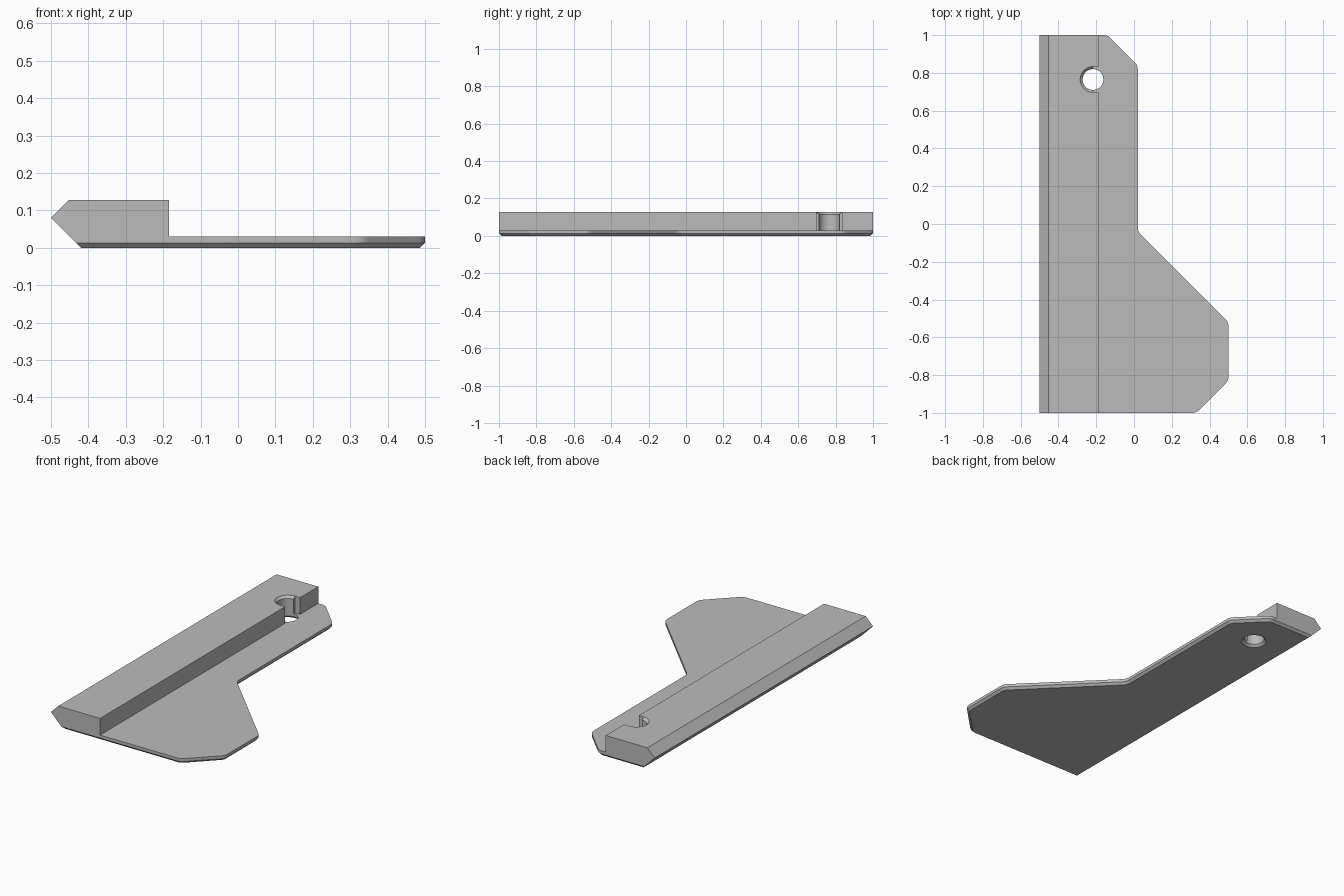
import bpy, bmesh, math
from mathutils import Vector

cube = bpy.data.objects.get("Cube")
if cube:
    bpy.data.objects.remove(cube)

BEVEL, PLATE_Z, BAR_X, BAR_TOP = 0.013, 0.03, -0.185, 0.127
HOLE = Vector((-0.217, 0.765, 0))
HOLE_R = 0.055

grey = bpy.data.materials.new("plain grey")
grey.use_nodes = True
grey.diffuse_color = (0.5, 0.5, 0.5, 1)
grey.node_tree.nodes["Principled BSDF"].inputs["Base Color"].default_value = (0.5, 0.5, 0.5, 1)


def make_object(name, bm):
    bmesh.ops.recalc_face_normals(bm, faces=bm.faces)
    mesh = bpy.data.meshes.new(name)
    bm.to_mesh(mesh)
    bm.free()
    mesh.materials.append(grey)
    obj = bpy.data.objects.new(name, mesh)
    bpy.context.collection.objects.link(obj)
    return obj


def rounded_corners(corners, radius=0.055, steps=6):
    """Points and outward normals along an open anticlockwise path, inner corners rounded."""
    result = []
    for a, b, c in zip(corners, corners[1:], corners[2:]):
        d1, d2 = (b - a).normalized(), (c - b).normalized()
        n1, n2 = Vector((d1.y, -d1.x)), Vector((d2.y, -d2.x))
        sign = 1 if d1.cross(d2) > 0 else -1
        centre = b - sign * radius * (n1 + n2) / (1 + n1.dot(n2))
        for i in range(steps + 1):
            n = n1.slerp(n2, i / steps)
            result.append((centre + sign * radius * n, n))
    return result


# Plate outline: bottom edge, then up the right side to the top edge
path = [Vector(p) for p in ((-0.42, -1), (0.33, -1), (0.5, -0.83), (0.5, -0.52),
                            (0.02, -0.04), (0.02, 0.84), (-0.14, 1), (-0.42, 1))]
outline = rounded_corners(path)

# Plate with bevelled lower rim and a sloping left side
bm = bmesh.new()
rings = []
for z, inset in ((0, BEVEL), (BEVEL, 0), (PLATE_Z, 0)):
    left = -0.42 - z
    pts = [Vector((left, -1 + inset))] + [p - n * inset for p, n in outline]
    pts.append(Vector((left, 1 - inset)))
    rings.append([bm.verts.new((p.x, p.y, z)) for p in pts])
count = len(rings[0])
for low, high in zip(rings, rings[1:]):
    for i in range(count):
        j = (i + 1) % count
        bm.faces.new((low[i], low[j], high[j], high[i]))
bm.faces.new(rings[0][::-1])
top = bm.faces.new(rings[-1])

# Split the top and raise its left strip into the bar with a pointed outer edge
bmesh.ops.bisect_plane(bm, geom=[top, *top.verts, *top.edges],
                       plane_co=(BAR_X, 0, 0), plane_no=(1, 0, 0))
strip = min((f for f in bm.faces if all(v.co.z > PLATE_Z - 1e-4 for v in f.verts)),
            key=lambda f: f.calc_center_median().x)
for z, left in ((0.08, -0.5), (BAR_TOP, -0.453)):
    raised = bmesh.ops.extrude_face_region(bm, geom=[strip])["geom"]
    bmesh.ops.delete(bm, geom=[strip], context="FACES_ONLY")
    strip = next(g for g in raised if isinstance(g, bmesh.types.BMFace))
    for v in strip.verts:
        v.co.z = z
        if v.co.x < -0.4:
            v.co.x = left
body = make_object("flanged_bar", bm)

# Round hole cutter with flared ends
bm = bmesh.new()
previous, sides, flare = None, 48, 0.023
for z, r in ((-0.01, HOLE_R + flare), (BEVEL, HOLE_R),
             (BAR_TOP - BEVEL, HOLE_R), (BAR_TOP + 0.01, HOLE_R + flare)):
    ring = [bm.verts.new(HOLE + Vector((r * math.cos(t), r * math.sin(t), z)))
            for t in (math.tau * i / sides for i in range(sides))]
    if previous:
        for i in range(sides):
            j = (i + 1) % sides
            bm.faces.new((previous[i], previous[j], ring[j], ring[i]))
    else:
        bm.faces.new(ring[::-1])
    previous = ring
bm.faces.new(previous)
hole_cutter = make_object("hole_cutter", bm)

# Notch cutter opening the hole through the bar's inner wall
bm = bmesh.new()
bmesh.ops.create_cube(bm, size=1)
for v in bm.verts:
    v.co = (HOLE.x if v.co.x < 0 else -0.12,
            HOLE.y + v.co.y * 2 * (HOLE_R + BEVEL),
            PLATE_Z if v.co.z < 0 else 0.2)
notch_cutter = make_object("notch_cutter", bm)

# Cut both openings
bpy.ops.object.select_all(action="DESELECT")
bpy.context.view_layer.objects.active = body
body.select_set(True)
for cutter in (notch_cutter, hole_cutter):
    cutter.hide_render = True
    mod = body.modifiers.new("cut", "BOOLEAN")
    mod.operation, mod.solver, mod.object = "DIFFERENCE", "EXACT", cutter
    bpy.ops.object.modifier_apply(modifier=mod.name)
    bpy.data.objects.remove(cutter)
bpy.ops.object.shade_smooth_by_angle(angle=math.radians(25))
